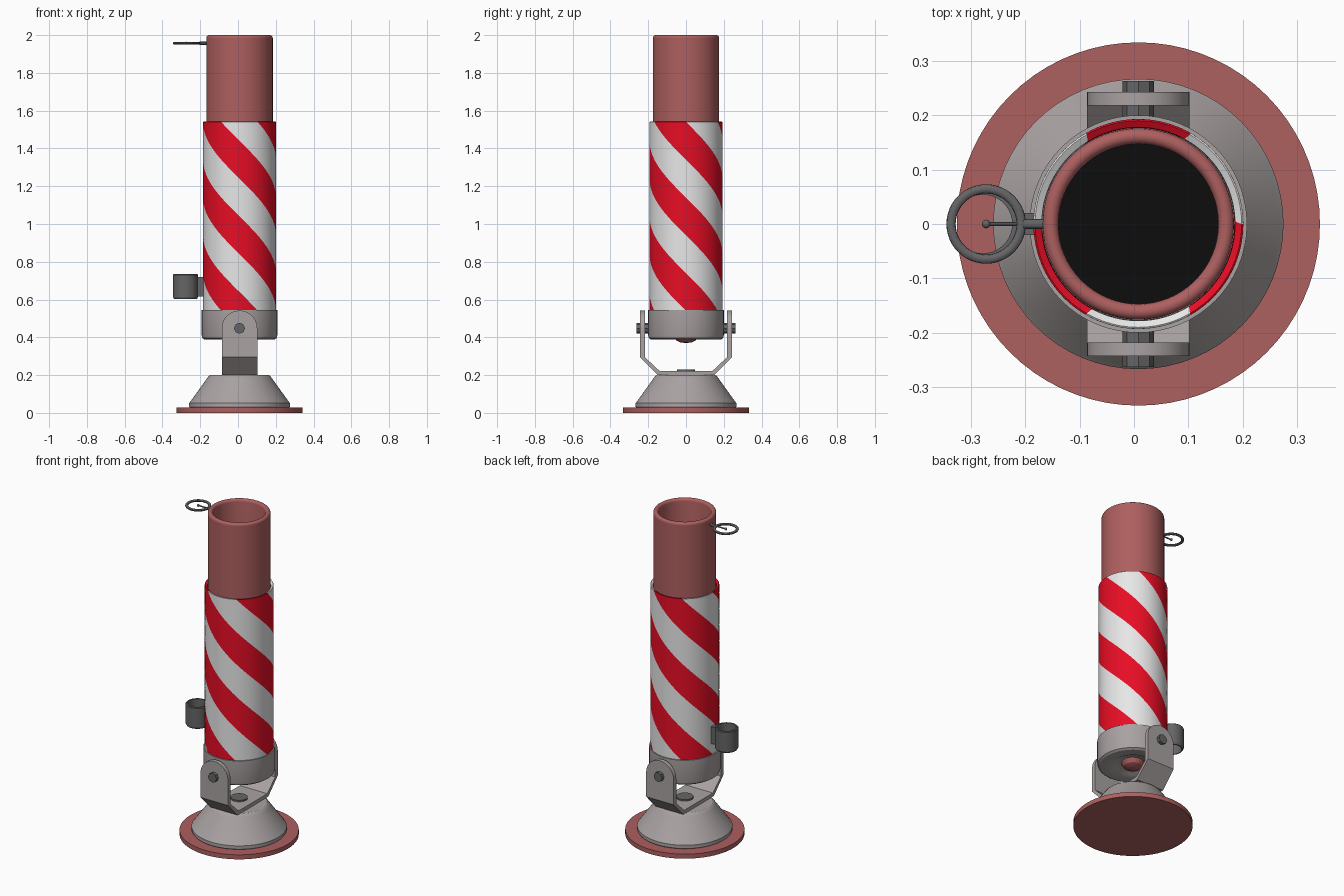
import bpy, bmesh, math
from mathutils import Vector, Matrix

if "Cube" in bpy.data.objects:
    bpy.data.objects.remove(bpy.data.objects["Cube"])

CX = 0.008  # main axis


def mat(name, r, g, b):
    m = bpy.data.materials.new(name)
    m.diffuse_color = (r, g, b, 1)
    m.use_nodes = True
    m.node_tree.nodes["Principled BSDF"].inputs["Base Color"].default_value = m.diffuse_color
    return m


RUST = mat("dull red", 0.42, 0.115, 0.115)
GREY = mat("warm grey", 0.40, 0.36, 0.36)
DARK = mat("dark grey", 0.13, 0.13, 0.135)
RED = mat("stripe red", 0.80, 0.004, 0.018)
WHITE = mat("stripe white", 0.82, 0.82, 0.82)
BLACK = mat("black", 0.004, 0.004, 0.004)


def finish(name, bm, *mats):
    bmesh.ops.remove_doubles(bm, verts=bm.verts, dist=1e-6)
    bmesh.ops.recalc_face_normals(bm, faces=bm.faces)
    me = bpy.data.meshes.new(name)
    bm.to_mesh(me)
    bm.free()
    for m in mats:
        me.materials.append(m)
    ob = bpy.data.objects.new(name, me)
    bpy.context.collection.objects.link(ob)
    return ob


def lathe(name, prof, mats, x=CX, segs=64, closed=False, twist=None, rule=None):
    """Revolve (r, z) points around a vertical axis; twist(z) turns each level."""
    bm = bmesh.new()
    rows = []
    for r, z in prof:
        t = twist(z) if twist else 0
        if r < 1e-6:
            rows.append([bm.verts.new((x, 0, z))] * segs)
            continue
        rows.append([bm.verts.new((x + r * math.cos(2 * math.pi * i / segs + t),
                                   r * math.sin(2 * math.pi * i / segs + t), z))
                     for i in range(segs)])
    pairs = list(zip(rows, rows[1:])) + ([(rows[-1], rows[0])] if closed else [])
    for a, b in pairs:
        for i in range(segs):
            j = (i + 1) % segs
            f = bm.faces.new(list(dict.fromkeys((a[i], a[j], b[j], b[i]))))
            if rule:
                f.material_index = rule(i)
    return finish(name, bm, *mats)


def prism(name, pts, vec, m):
    bm = bmesh.new()
    f = bm.faces.new([bm.verts.new(p) for p in pts])
    ext = bmesh.ops.extrude_face_region(bm, geom=[f], use_keep_orig=True)
    bmesh.ops.translate(bm, vec=vec, verts=[v for v in ext["geom"] if isinstance(v, bmesh.types.BMVert)])
    return finish(name, bm, m)


def rod(name, p, q, r, m, segs=16):
    p, q = Vector(p), Vector(q)
    d = q - p
    bm = bmesh.new()
    bmesh.ops.create_cone(bm, cap_ends=True, segments=segs, radius1=r, radius2=r, depth=d.length,
                          matrix=Matrix.Translation((p + q) / 2) @ d.to_track_quat('Z', 'Y').to_matrix().to_4x4())
    return finish(name, bm, m)


def box(name, lo, hi, m):
    pts = [(lo[0], lo[1], lo[2]), (hi[0], lo[1], lo[2]), (hi[0], hi[1], lo[2]), (lo[0], hi[1], lo[2])]
    return prism(name, pts, (0, 0, hi[2] - lo[2]), m)


# Base plate and conical foot
lathe("base_plate", [(0, 0), (0.334, 0), (0.334, 0.028), (0, 0.028)], [RUST], segs=72)
lathe("base_cone", [(0, 0.026), (0.262, 0.026), (0.267, 0.034), (0.267, 0.052), (0.26, 0.06),
                    (0.172, 0.183), (0.163, 0.195), (0.155, 0.2), (0, 0.2)], [GREY])

# Yoke: bent bottom strap and two rounded arms
W = 0.094
strap = [(-0.243, 0.295), (-0.15, 0.2), (0.15, 0.2), (0.243, 0.295),
         (0.218, 0.295), (0.14, 0.222), (-0.14, 0.222), (-0.218, 0.295)]
prism("yoke_strap", [(CX - W, y, z) for y, z in strap], (2 * W, 0, 0), GREY)
rod("yoke_bolt", (CX, 0, 0.2), (CX, 0, 0.231), 0.048, DARK, 24)
for s, side in ((-1, "front"), (1, "back")):
    arc = [(CX + W * math.cos(math.pi * i / 24), 0.448 + W * math.sin(math.pi * i / 24)) for i in range(25)]
    outline = [(CX - W, 0.295), (CX + W, 0.295)] + arc
    prism(side + "_yoke_arm", [(x, s * 0.218, z) for x, z in outline], (0, s * 0.025, 0), GREY)
    rod(side + "_pivot", (CX, s * 0.18, 0.448), (CX, s * 0.263, 0.448), 0.029, DARK, 8)

# Collar around the lower end of the tube
lathe("collar", [(0.178, 0.545), (0.2, 0.545), (0.2, 0.41), (0.196, 0.396), (0.184, 0.388),
                 (0.125, 0.388), (0.11, 0.396), (0.06, 0.41), (0.06, 0.43), (0.178, 0.45)],
      [GREY], closed=True)

# Main tube with rounded rim, inner bore and rounded lower end
tube = [(0, 0.37), (0.03, 0.373), (0.052, 0.384), (0.065, 0.405), (0.065, 0.44), (0.176, 0.46), (0.176, 1.985)]
tube += [(0.1615 + 0.0145 * math.cos(math.pi * i / 8), 1.9855 + 0.0145 * math.sin(math.pi * i / 8))
         for i in range(9)]
tube += [(0.147, 0.5)]
lathe("main_tube", tube, [RUST])
lathe("bore_floor", [(0, 0.505), (0.1475, 0.505)], [BLACK])

# Striped sleeve: mesh columns follow the spiral, three red and three white bands
TOP, BOT = 1.54, 0.54
sleeve = [(0.193, BOT + (TOP - BOT) * i / 50) for i in range(51)]
sleeve += [(0.190, 1.542), (0.178, 1.535), (0.178, 1.50)]
lathe("striped_sleeve", sleeve, [WHITE, RED], segs=72,
      twist=lambda z: math.radians(300) * (TOP - min(z, TOP)) / (TOP - BOT),
      rule=lambda i: (i // 12) % 2)

# Open side holder and its bracket
HX = -0.278
lathe("side_holder", [(0.054, 0.735), (0.062, 0.735), (0.066, 0.731), (0.066, 0.612), (0.060, 0.602),
                      (0.054, 0.602)], [DARK], x=HX, segs=40, closed=True)
box("holder_bracket", (-0.22, -0.02, 0.615), (-0.18, 0.02, 0.72), DARK)

# Ring sight near the muzzle
SX, SZ = -0.272, 1.957
ring = [(0.0645 + 0.0085 * math.cos(math.pi * i / 6), SZ + 0.007 * math.sin(math.pi * i / 6)) for i in range(12)]
lathe("sight_ring", ring, [DARK], x=SX, segs=48, closed=True)
rod("sight_rod", (SX, 0, SZ), (-0.165, 0, SZ), 0.004, DARK, 10)
rod("sight_mount", (-0.203, 0, SZ), (-0.165, 0, SZ), 0.009, DARK, 12)
bm = bmesh.new()
bmesh.ops.create_uvsphere(bm, u_segments=16, v_segments=10, radius=0.008,
                          matrix=Matrix.Translation((SX, 0, SZ)))
finish("sight_bead", bm, DARK)

# Smooth shading with sharp edges kept
for ob in bpy.data.objects:
    ob.select_set(True)
    bpy.context.view_layer.objects.active = ob
bpy.ops.object.shade_smooth_by_angle(angle=math.radians(30))
